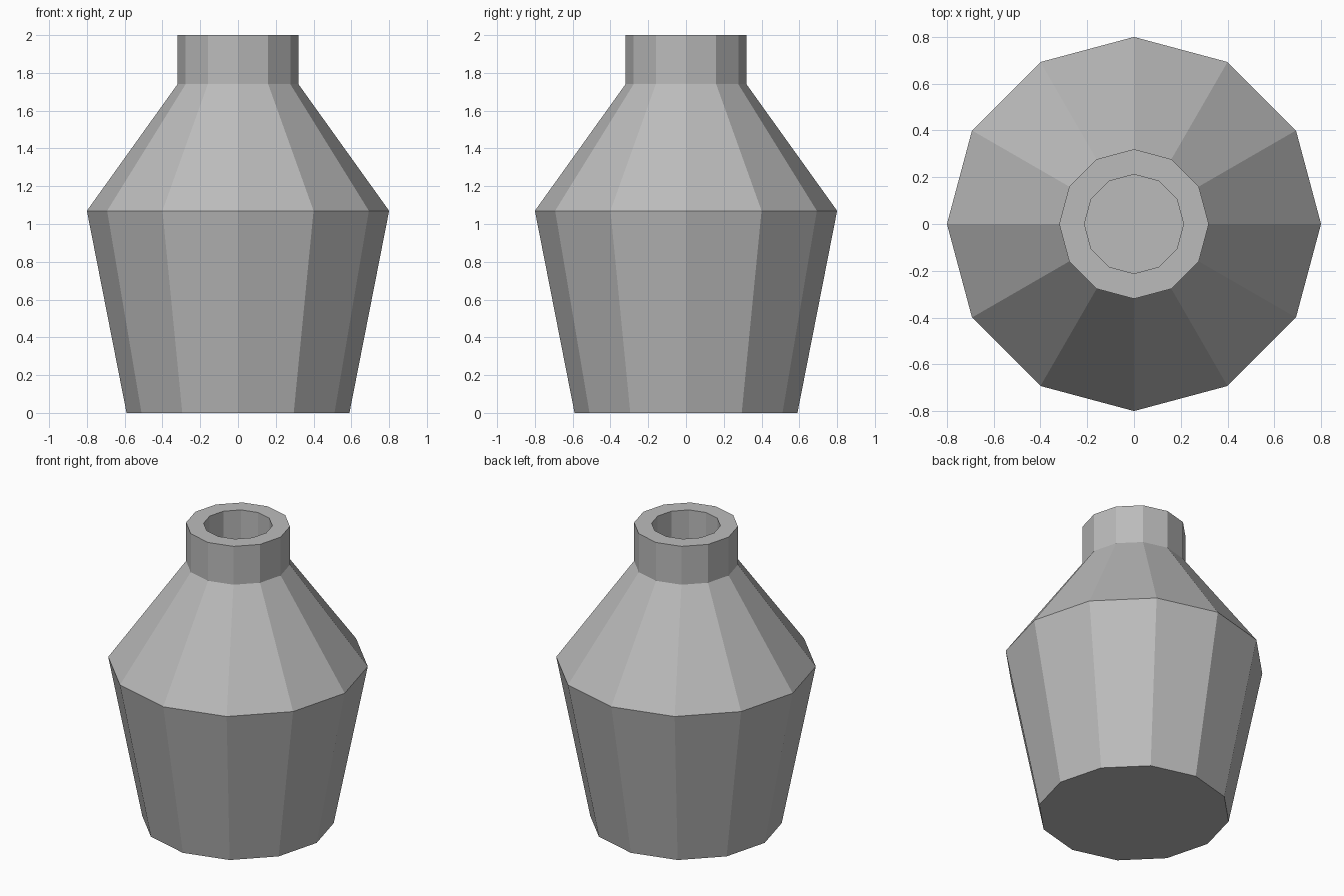
import bpy, bmesh
from math import cos, sin, tau

cube = bpy.data.objects.get("Cube")
if cube:
    bpy.data.objects.remove(cube, do_unlink=True)

SIDES = 12

# Plain grey clay
clay = bpy.data.materials.new("grey clay")
clay.use_nodes = True
grey = (0.5, 0.5, 0.5, 1)
clay.diffuse_color = grey
clay.node_tree.nodes["Principled BSDF"].inputs["Base Color"].default_value = grey


def lathe(name, profile, material):
    """Revolve (radius, height) points into a closed, faceted solid."""
    bm = bmesh.new()
    rings = [[bm.verts.new((r * cos(tau * i / SIDES), r * sin(tau * i / SIDES), z))
              for i in range(SIDES)] for r, z in profile]
    for low, high in zip(rings, rings[1:]):
        for i in range(SIDES):
            j = (i + 1) % SIDES
            bm.faces.new((low[i], low[j], high[j], high[i]))
    bm.faces.new(rings[0][::-1])
    bm.faces.new(rings[-1])
    bmesh.ops.recalc_face_normals(bm, faces=bm.faces)
    mesh = bpy.data.meshes.new(name)
    bm.to_mesh(mesh)
    bm.free()
    mesh.materials.append(material)
    obj = bpy.data.objects.new(name, mesh)
    bpy.context.collection.objects.link(obj)
    return obj


# Base, belly, shoulder, neck, rim, then down into the mouth
lathe("vase", [(0.59, 0), (0.8, 1.07), (0.32, 1.74), (0.32, 2),
               (0.212, 2), (0.212, 1.74)], clay)
